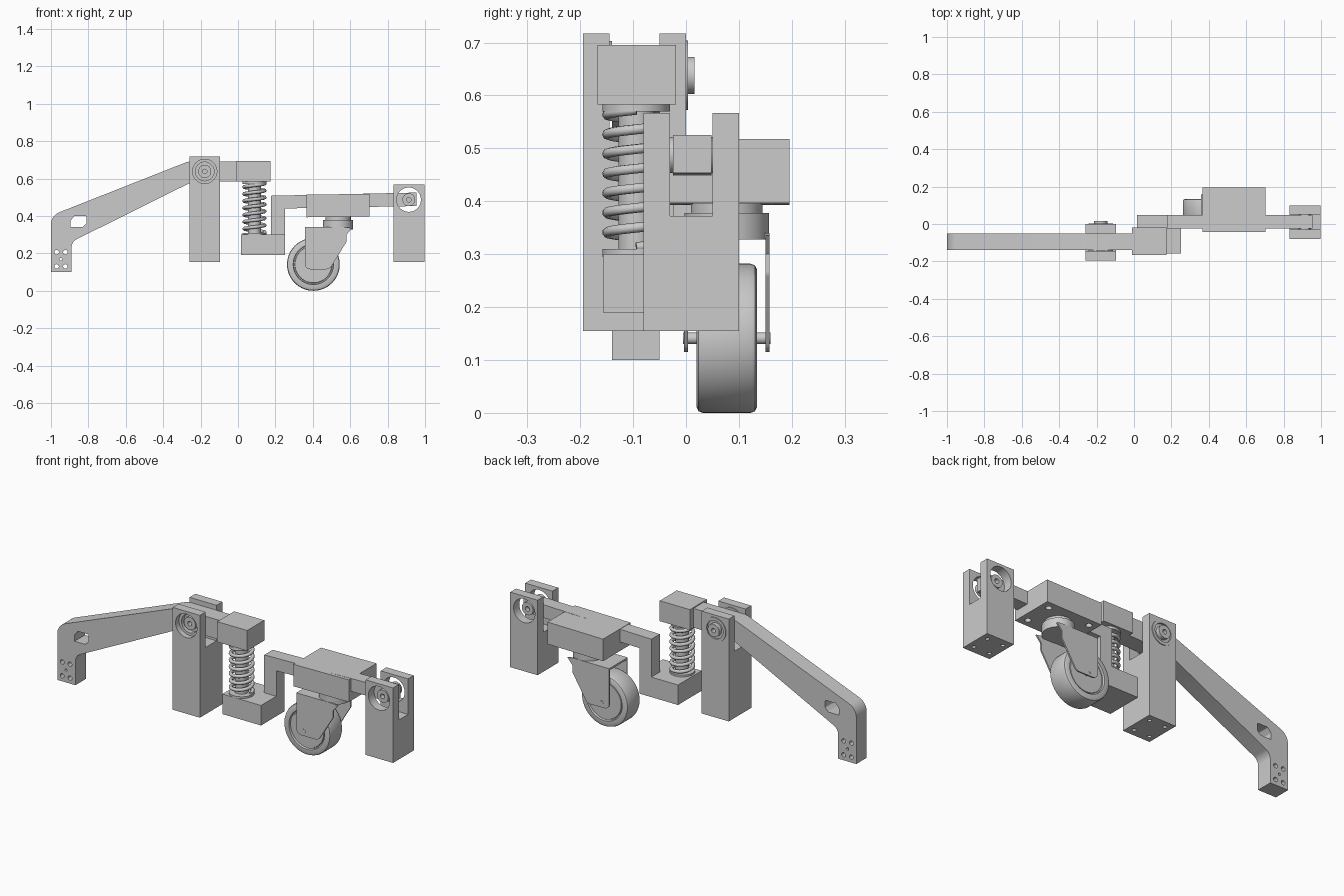
import bpy, bmesh, math
from mathutils import Vector, Matrix

if "Cube" in bpy.data.objects:
    bpy.data.objects.remove(bpy.data.objects["Cube"])


def make(name, bm, smooth=False):
    bmesh.ops.recalc_face_normals(bm, faces=bm.faces)
    me = bpy.data.meshes.new(name)
    bm.to_mesh(me)
    bm.free()
    ob = bpy.data.objects.new(name, me)
    bpy.context.collection.objects.link(ob)
    bpy.ops.object.select_all(action='DESELECT')
    ob.select_set(True)
    bpy.context.view_layer.objects.active = ob
    if smooth:
        bpy.ops.object.shade_smooth_by_angle(angle=math.radians(35))
    return ob


def fillet(pts):
    # points are (a, b) or (a, b, radius); the radius rounds that corner
    out = []
    for i, p in enumerate(pts):
        c = Vector(p[:2])
        if len(p) < 3:
            out.append(c)
            continue
        u = (Vector(pts[i - 1][:2]) - c).normalized()
        v = (Vector(pts[(i + 1) % len(pts)][:2]) - c).normalized()
        half = u.angle(v) / 2
        d = p[2] / math.tan(half)
        a, b, o = c + u * d, c + v * d, c + (u + v).normalized() * p[2] / math.sin(half)
        for k in range(9):
            t = k / 8
            out.append(o + ((a - o).lerp(b - o, t)).normalized() * p[2])
    return out


def prism(name, pts, lo, hi, axis='y', smooth=False):
    # extrude an x-z profile along y, or a y-z profile along x
    bm = bmesh.new()
    put = (lambda p: (p[0], lo, p[1])) if axis == 'y' else (lambda p: (lo, p[0], p[1]))
    f = bm.faces.new([bm.verts.new(put(p)) for p in fillet(pts)])
    ext = bmesh.ops.extrude_face_region(bm, geom=[f])['geom']
    move = (0, hi - lo, 0) if axis == 'y' else (hi - lo, 0, 0)
    bmesh.ops.translate(bm, vec=move, verts=[v for v in ext if isinstance(v, bmesh.types.BMVert)])
    return make(name, bm, smooth)


def box(name, x, y, z):
    return prism(name, [(x[0], z[0]), (x[1], z[0]), (x[1], z[1]), (x[0], z[1])], *y)


def lathe(name, pts, centre, axis='y', closed=True, n=48):
    # revolve (radius, height) points about an axis through centre
    bm = bmesh.new()
    rot = Matrix.Rotation(-math.pi / 2, 4, 'X') if axis == 'y' else Matrix()
    rings = []
    for r, h in pts:
        cnt = n if r > 0 else 1
        rings.append([bm.verts.new(Vector(centre) + rot @ Vector((r * math.cos(k * math.tau / n),
                      r * math.sin(k * math.tau / n), h))) for k in range(cnt)])
    pairs = list(zip(rings, rings[1:])) + ([(rings[-1], rings[0])] if closed else [])
    for a, b in pairs:
        for k in range(n):
            q = [a[k % len(a)], a[(k + 1) % len(a)], b[(k + 1) % len(b)], b[k % len(b)]]
            q = list(dict.fromkeys(q))
            if len(q) > 2:
                bm.faces.new(q)
    return make(name, bm, True)


def cyl(name, r, centre, lo, hi, axis='y', n=48):
    return lathe(name, [(0, lo), (r, lo), (r, hi), (0, hi)], centre, axis, False, n)


def tube(name, ri, ro, centre, lo, hi, axis='y'):
    return lathe(name, [(ri, lo), (ro, lo), (ro, hi), (ri, hi)], centre, axis)


def cut(ob, cutters):
    for c in cutters:
        m = ob.modifiers.new('cut', 'BOOLEAN')
        m.operation, m.object, m.solver = 'DIFFERENCE', c, 'EXACT'
        bpy.context.view_layer.objects.active = ob
        bpy.ops.object.modifier_apply(modifier=m.name)
        bpy.data.objects.remove(c)
    ob.select_set(True)
    bpy.ops.object.shade_smooth_by_angle(angle=math.radians(30))


def bracket(name, x0, x1, y0, y1, top, px, pz):
    # clevis post with slot, pivot hole and four base holes
    w, s = 0.05, top - 0.195
    ob = prism(name, [(y0, 0.155), (y1, 0.155), (y1, top), (y1 - w, top), (y1 - w, s),
                      (y0 + w, s), (y0 + w, top), (y0, top)], x0, x1, 'x')
    holes = [cyl('hole', 0.065, (px, 0, pz), y0 - 0.05, y1 + 0.05)]
    for x in (x0 + 0.035, x1 - 0.035):
        for y in (y0 + 0.04, y1 - 0.04):
            holes.append(cyl('hole', 0.01, (x, y, 0.155), -0.05, 0.06, 'z', 20))
    cut(ob, holes)


# Long rocker arm with window and bolt holes
arm = prism('long_arm', [(-1, 0.10), (-0.89, 0.10), (-0.89, 0.262, 0.05), (-0.25, 0.58), (0.0, 0.585),
                         (0.0, 0.69), (-0.27, 0.69, 0.05), (-1, 0.402, 0.07)], -0.14, -0.05)
holes = [prism('window', [(-0.895, 0.34), (-0.83, 0.34, 0.01), (-0.81, 0.36, 0.01), (-0.81, 0.40, 0.008),
                          (-0.875, 0.40, 0.01), (-0.895, 0.375, 0.01)], -0.3, 0.1)]
for x, z, r in [(-0.97, 0.206, .012), (-0.923, 0.206, .012), (-0.97, 0.13, .012),
                (-0.923, 0.13, .012), (-0.947, 0.168, .007)]:
    holes.append(cyl('hole', r, (x, 0, z), -0.3, 0.1, n=24))
cut(arm, holes)
box('spring_top_block', (-0.01, 0.173), (-0.167, -0.019), (0.583, 0.695))

# Pivot brackets
bracket('left_bracket', -0.26, -0.095, -0.195, 0.0, 0.717, -0.178, 0.638)
bracket('right_bracket', 0.832, 0.998, -0.08, 0.10, 0.567, 0.913, 0.487)

# Left pivot: bearings and bolt
P = (-0.178, 0, 0.638)
tube('rear_bearing_ring', 0.05, 0.066, P, -0.05, 0.004)
tube('rear_bearing_disc', 0.03, 0.05, P, -0.05, -0.006)
tube('front_bearing_ring', 0.05, 0.065, P, -0.165, -0.14)
tube('left_pivot_bolt', 0.012, 0.035, P, -0.165, 0.016)

# Right pivot bolt
tube('right_pivot_bolt', 0.013, 0.034, (0.913, 0, 0.487), -0.05, 0.072)

# Spring, guide rod and seats
C = (0.088, -0.094, 0)
curve = bpy.data.curves.new('spring', 'CURVE')
curve.dimensions = '3D'
curve.bevel_depth, curve.bevel_resolution, curve.use_fill_caps = 0.0095, 2, True
sp = curve.splines.new('POLY')
N, turns = 224, 7
sp.points.add(N)
for k in range(N + 1):
    a = math.tau * turns * k / N
    sp.points[k].co = (C[0] + 0.055 * math.cos(a), C[1] + 0.055 * math.sin(a), 0.313 + 0.26 * k / N, 1)
spring = bpy.data.objects.new('spring', curve)
bpy.context.collection.objects.link(spring)
bpy.ops.object.select_all(action='DESELECT')
spring.select_set(True)
bpy.context.view_layer.objects.active = spring
bpy.ops.object.convert(target='MESH')
bpy.ops.object.shade_smooth_by_angle(angle=math.radians(50))
cyl('guide_rod', 0.034, C, 0.29, 0.59, 'z')
cyl('upper_spring_seat', 0.064, C, 0.57, 0.586, 'z')
cyl('lower_spring_seat', 0.064, C, 0.295, 0.31, 'z')

# Caster swing arm
box('spring_bottom_block', (0.015, 0.25), (-0.157, 0.048), (0.19, 0.30))
prism('swing_arm', [(0.177, 0.29), (0.25, 0.29), (0.25, 0.44), (0.955, 0.453), (0.955, 0.525),
                    (0.177, 0.508)], -0.025, 0.048)
plate = prism('caster_mount_plate', [(0.367, 0.393), (0.704, 0.397), (0.704, 0.518), (0.367, 0.514)],
              -0.043, 0.196)
cut(plate, [cyl('hole', 0.016, (x, y, 0), 0.35, 0.43, 'z', 24)
            for x in (0.41, 0.66) for y in (0.0, 0.153)])

# Caster swivel head
S = (0.535, 0.077, 0)
cyl('swivel_flange', 0.068, S, 0.37, 0.397, 'z')
cyl('swivel_housing', 0.08, S, 0.328, 0.378, 'z')

# Caster fork
leg = [(0.357, 0.34), (0.357, 0.115, 0.03), (0.49, 0.115, 0.03), (0.58, 0.262, 0.02), (0.58, 0.30),
       (0.61, 0.335), (0.57, 0.34)]
for name, y in (('front_fork_leg', -0.004), ('rear_fork_leg', 0.15)):
    prism(name, leg, y, y + 0.008, smooth=True)
box('fork_crown', (0.357, 0.57), (-0.004, 0.158), (0.33, 0.34))

# Wheel with rounded tread and grooved faces, and axle
W = (0.403, 0.077, 0.141)
half = [(0, 0.05), (0.098, 0.05), (0.1, 0.045), (0.106, 0.045), (0.108, 0.057), (0.13, 0.057),
        (0.138, 0.053), (0.141, 0.045)]
lathe('wheel', half + [(r, -h) for r, h in reversed(half)], W, closed=False, n=64)
cyl('axle', 0.011, W, -0.083, 0.083, n=24)
